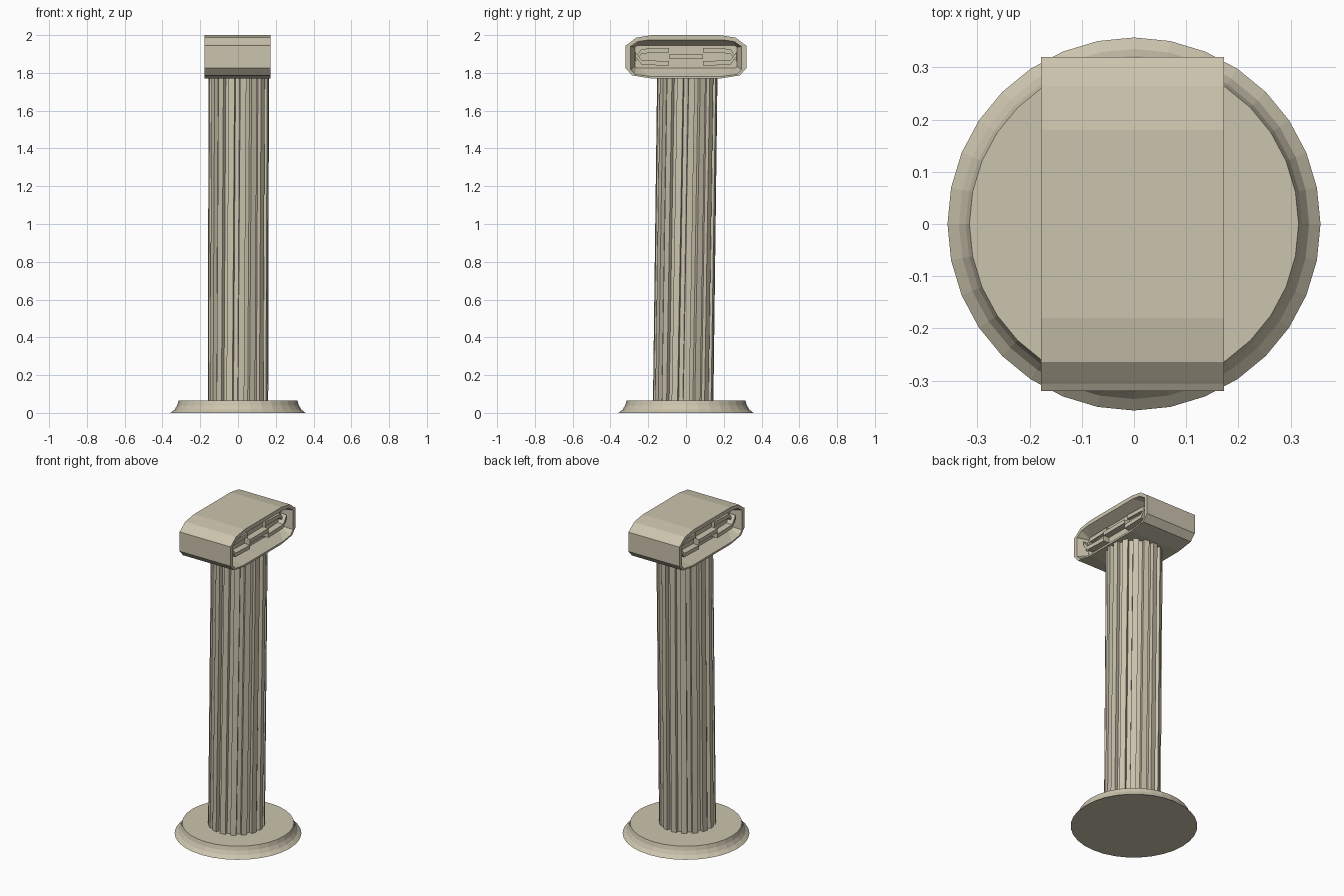
import bpy
from math import sin, cos, pi

if "Cube" in bpy.data.objects:
    bpy.data.objects.remove(bpy.data.objects["Cube"])


def make(name, verts, faces):
    me = bpy.data.meshes.new(name)
    me.from_pydata(verts, [], faces)
    me.validate()
    ob = bpy.data.objects.new(name, me)
    bpy.context.collection.objects.link(ob)
    me.materials.append(stone)
    return ob


def loft(name, rings):
    """Skin a stack of equal-length rings and cap both ends."""
    n = len(rings[0])
    verts = [v for r in rings for v in r]
    faces = [(k*n + i, k*n + (i+1) % n, (k+1)*n + (i+1) % n, (k+1)*n + i)
             for k in range(len(rings) - 1) for i in range(n)]
    faces.append(tuple(reversed(range(n))))
    faces.append(tuple(range((len(rings)-1)*n, len(rings)*n)))
    return make(name, verts, faces)


stone = bpy.data.materials.new("stone")
stone.diffuse_color = (0.60, 0.55, 0.42, 1)
stone.use_nodes = True
stone.node_tree.nodes["Principled BSDF"].inputs["Base Color"].default_value = stone.diffuse_color

# Round flared base
loft("base", [[(r*cos(2*pi*i/32), r*sin(2*pi*i/32), z) for i in range(32)]
              for r, z in ((0.357, 0), (0.335, 0.018), (0.322, 0.04), (0.315, 0.065))])


# Fluted shaft: square-cut grooves, leaning and twisting slightly
def shaft_ring(cx, cy, z, twist):
    pts = []
    flutes = 16
    for i in range(flutes):
        for t, r in ((0, 0.16), (0.52, 0.16), (0.56, 0.139), (0.96, 0.139)):
            a = 2*pi*(i + t)/flutes + twist
            pts.append((cx + r*cos(a), cy + r*sin(a), z))
    return pts


loft("fluted_shaft", [shaft_ring(0, -0.015, 0.05, 0), shaft_ring(0.004, 0.007, 1.785, 0.05)])


# Scroll capital: rounded block along x with recessed ends sloping inwards
def oval(x, hy, z0, z1, ey, ez):
    half = [(hy, z0 + ez), (hy, z1 - ez), (hy - 0.1*ey, z1 - 0.85*ez),
            (hy - 0.4*ey, z1 - 0.25*ez), (hy - ey, z1)]
    low = [(hy - ey, z0), (hy - 0.25*ey, z0 + 0.3*ez)]
    right = low + half
    loop = right + [(-y, z) for y, z in reversed(right)]
    return [(x, y, z) for y, z in loop]


def end_rings(s):
    x = -0.003
    return [oval(x + 0.175*s, 0.32, 1.77, 2.0, 0.14, 0.055),
            oval(x + 0.175*s, 0.295, 1.782, 1.975, 0.10, 0.035),
            oval(x + 0.11*s, 0.27, 1.825, 1.945, 0.02, 0.01)]


loft("scroll_capital", list(reversed(end_rings(-1))) + end_rings(1))

# Angular coils stepping out inside both recessed ends
path = [(0.268, 1.90), (0.235, 1.855), (0.09, 1.85), (0.09, 1.885),
        (-0.09, 1.885), (-0.09, 1.85), (-0.235, 1.855), (-0.268, 1.90)]
for side, label in ((-1, "left"), (1, "right")):
    for k, flip in enumerate((1, -1)):
        pts = [(y, 1.885 + flip*(z - 1.885)) for y, z in path]
        rings = []
        for y, z in pts:
            d = 0.012
            a, b = -0.003 + side*0.09, -0.003 + side*(0.15 - 0.02*k)
            rings.append([(a, y, z - d), (b, y, z - d), (b, y, z + d), (a, y, z + d)])
        loft(f"{label}_coil_{k + 1}", rings)

# Consistent outward normals
import bmesh
for ob in bpy.context.collection.objects:
    bm = bmesh.new()
    bm.from_mesh(ob.data)
    bmesh.ops.recalc_face_normals(bm, faces=bm.faces)
    bm.to_mesh(ob.data)
    bm.free()
